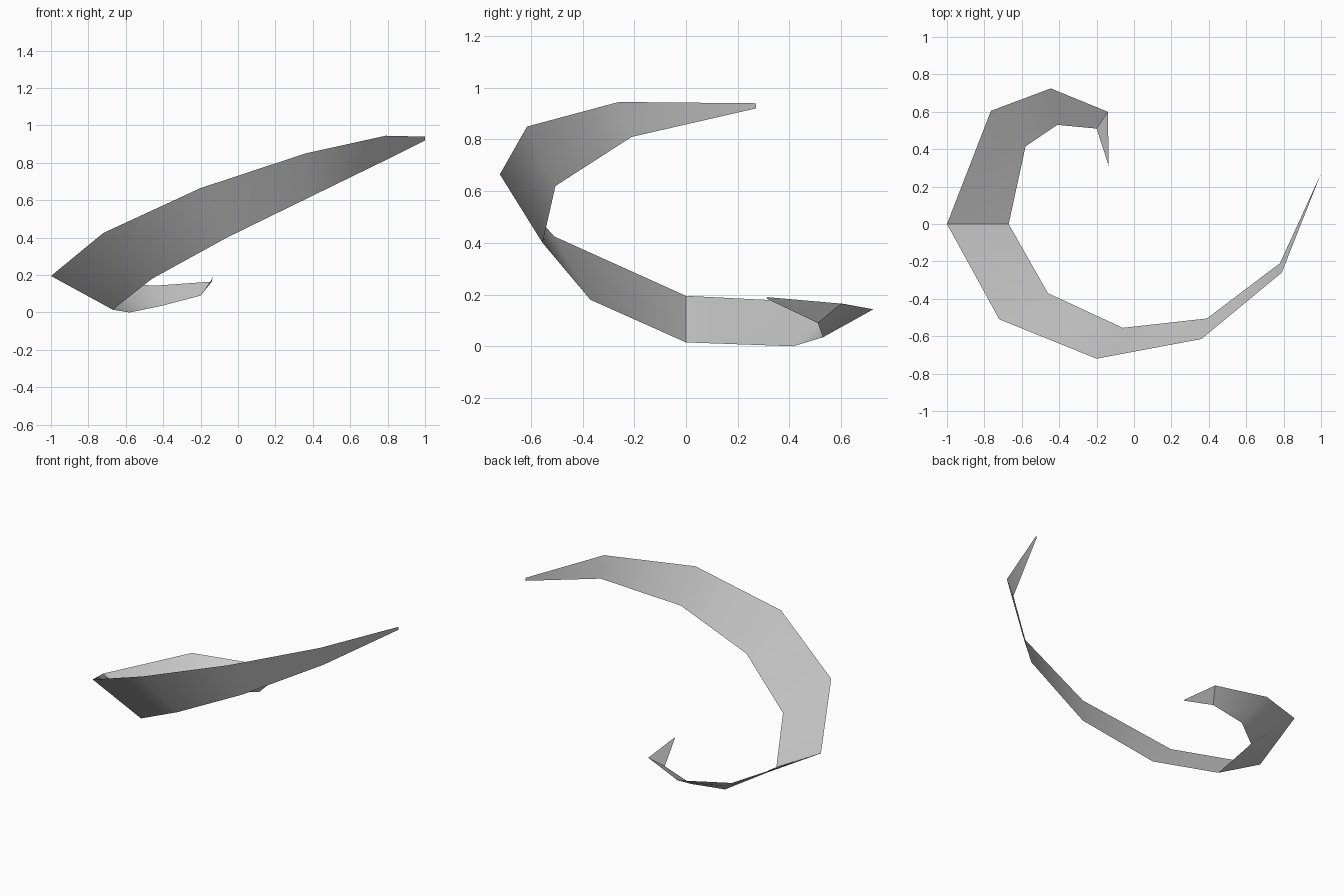
import bpy, bmesh, math
from mathutils import Vector

# Remove the default object
cube = bpy.data.objects.get("Cube")
if cube:
    bpy.data.objects.remove(cube)

# Plain grey material
grey = bpy.data.materials.new("plain grey")
grey.use_nodes = True
colour = (0.6, 0.6, 0.6, 1)
grey.diffuse_color = colour
grey.node_tree.nodes["Principled BSDF"].inputs["Base Color"].default_value = colour

# Ribs of the curling ribbon, from high tip to low tip: outer edge, inner edge
RIBS = [
    ((1, .27, .94), (1, .27, .92)),
    ((.79, -.26, .945), (.78, -.21, .81)),
    ((.36, -.615, .85), (.39, -.505, .62)),
    ((-.2, -.72, .665), (-.06, -.555, .4)),
    ((-.72, -.51, .425), (-.46, -.37, .18)),
    ((-1, 0, .195), (-.67, 0, .015)),
    ((-.765, .605, .165), (-.58, .415, 0)),
    ((-.445, .725, .143), (-.41, .53, .035)),
    ((-.14, .6, .165), (-.2, .51, .09)),
    ((-.135, .315, .19), (-.135, .31, .185)),
]

# Each rib has a middle point, so the ribbon is two strips wide
bm = bmesh.new()
rows = []
for outer, inner in RIBS:
    a, b = Vector(outer), Vector(inner)
    rows.append([bm.verts.new(a.lerp(b, t)) for t in (0, .55, 1)])
for r, s in zip(rows, rows[1:]):
    for i in range(2):
        bm.faces.new((r[i], s[i], s[i + 1], r[i + 1]))

mesh = bpy.data.meshes.new("curled_ribbon")
bm.to_mesh(mesh)
bm.free()
mesh.materials.append(grey)
ribbon = bpy.data.objects.new("curled_ribbon", mesh)
bpy.context.collection.objects.link(ribbon)

# Smooth along the gentle bends, sharp at the folds
bpy.context.view_layer.objects.active = ribbon
ribbon.select_set(True)
bpy.ops.object.shade_smooth_by_angle(angle=math.radians(30))
